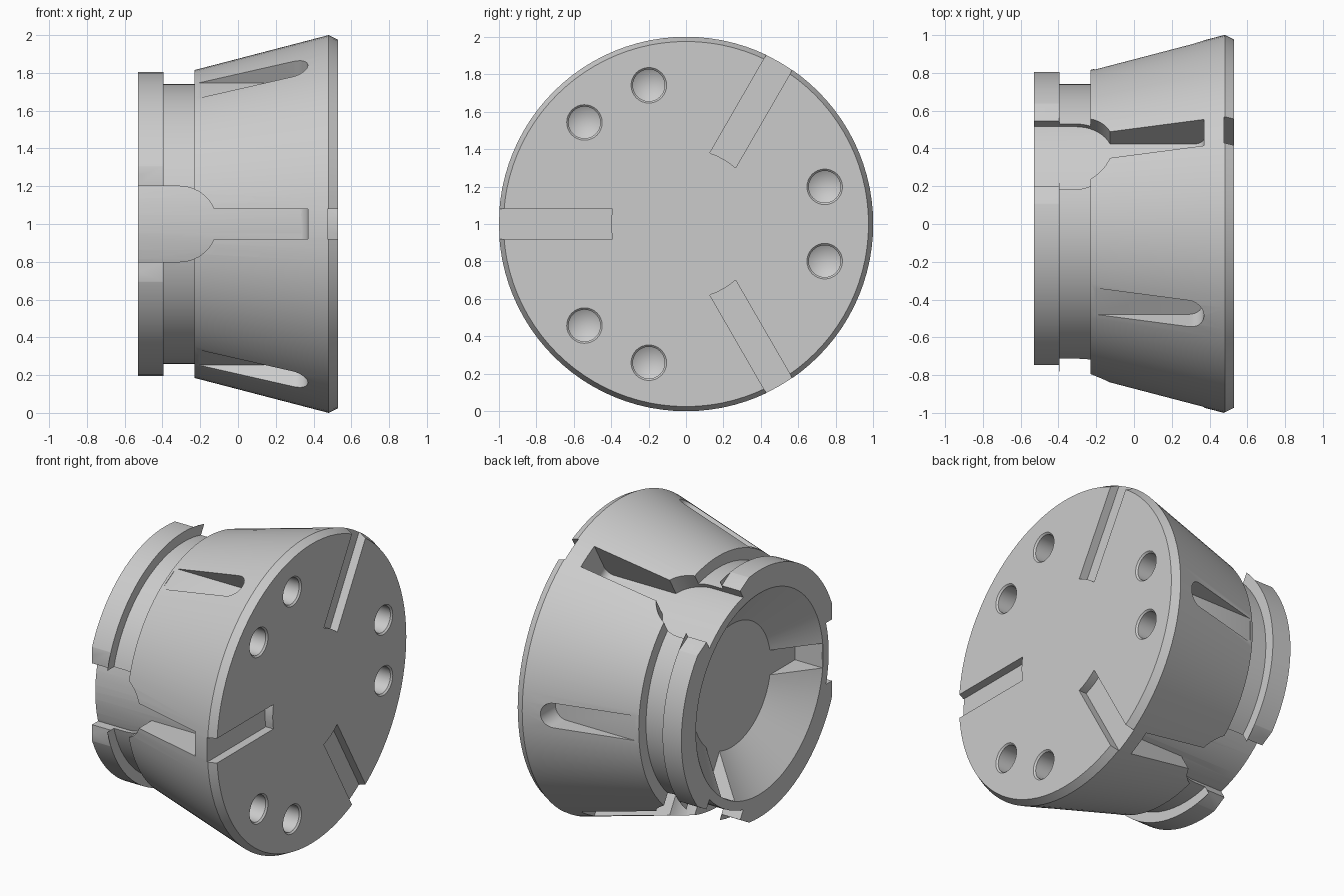
import bpy, bmesh
from math import pi, cos, sin, radians
from mathutils import Matrix, Vector

if "Cube" in bpy.data.objects:
    bpy.data.objects.remove(bpy.data.objects["Cube"], do_unlink=True)

SLOT_ANGLES = [60, 180, 300]
POCKET_ANGLES = [0, 120, 240]
HALF = 0.08  # half width of all slots


def make_object(name, bm):
    bmesh.ops.recalc_face_normals(bm, faces=bm.faces)
    mesh = bpy.data.meshes.new(name)
    bm.to_mesh(mesh)
    bm.free()
    obj = bpy.data.objects.new(name, mesh)
    bpy.context.collection.objects.link(obj)
    return obj


def lathe(bm, profile, steps, offset=(0, 0, 0)):
    """Turn an (x, radius) profile around the x axis."""
    part = bmesh.new()
    verts = [part.verts.new((x, r, 0)) for x, r in profile]
    edges = [part.edges.new(pair) for pair in zip(verts, verts[1:])]
    bmesh.ops.spin(part, geom=verts + edges, cent=(0, 0, 0), axis=(1, 0, 0),
                   angle=2 * pi, steps=steps)
    bmesh.ops.remove_doubles(part, verts=part.verts, dist=1e-4)
    bmesh.ops.translate(part, verts=part.verts, vec=offset)
    merge(bm, part)


def merge(bm, part):
    mesh = bpy.data.meshes.new("temp")
    part.to_mesh(mesh)
    part.free()
    bm.from_mesh(mesh)
    bpy.data.meshes.remove(mesh)


def prisms(name, outline, low, high, angles, side=False):
    """Extruded outlines repeated around the x axis.
    side=False: (x, z) outline raised radially; side=True: (x, radius) outline."""
    bm = bmesh.new()
    for a in angles:
        part = bmesh.new()
        if side:
            pts, move = [(x, r, low) for x, r in outline], (0, 0, high - low)
        else:
            pts, move = [(x, low, z) for x, z in outline], (0, high - low, 0)
        face = part.faces.new([part.verts.new(p) for p in pts])
        ext = bmesh.ops.extrude_face_region(part, geom=[face], use_keep_orig=True)
        top = [v for v in ext["geom"] if isinstance(v, bmesh.types.BMVert)]
        bmesh.ops.translate(part, verts=top, vec=move)
        bmesh.ops.rotate(part, verts=part.verts, cent=(0, 0, 0),
                         matrix=Matrix.Rotation(radians(a), 3, 'X'))
        merge(bm, part)
    return make_object(name, bm)


def arc(cx, cy, r, start, end, n=12):
    return [(cx + r * cos(radians(start + (end - start) * i / n)),
             cy + r * sin(radians(start + (end - start) * i / n))) for i in range(n + 1)]


def box(x0, x1, y0, y1):
    return [(x0, y0), (x1, y0), (x1, y1), (x0, y1)]


def combine(target, tool, operation='DIFFERENCE'):
    mod = target.modifiers.new("cut", 'BOOLEAN')
    mod.operation, mod.solver, mod.object = operation, 'EXACT', tool
    bpy.context.view_layer.objects.active = target
    bpy.ops.object.modifier_apply(modifier=mod.name)
    bpy.data.objects.remove(tool, do_unlink=True)


# Turned body: tapered head, groove, flange and conical recess
bm = bmesh.new()
lathe(bm, [(-0.33, 0), (-0.33, 0.4), (-0.53, 0.655), (-0.53, 0.805), (-0.395, 0.805),
           (-0.395, 0.74), (-0.23, 0.74), (-0.23, 0.815), (0.48, 1.0), (0.53, 0.975),
           (0.53, 0)], 96)
body = make_object("tapered_body", bm)

# Flats on the flange beside each notch
combine(body, prisms("flange_flats", box(-0.6, -0.397, -0.5, 0.5), 0.745, 1.0, SLOT_ANGLES))

# Round-ended notches joined to long outer slots, with a cylindrical floor
notch = prisms("notches", [(-0.6, -0.2)] + arc(-0.31, 0, 0.2, -90, 90, 24) + [(-0.6, 0.2)],
               0.6, 1.2, SLOT_ANGLES)
slot = prisms("outer_slots", [(-0.25, 0.65), (0.31, 0.65)]
              + arc(0.31, 0.765, 0.06, -90, 0, 8) + [(0.37, 1.25), (-0.25, 1.25)],
              -HALF, HALF, SLOT_ANGLES, side=True)
combine(notch, slot, 'UNION')
bm = bmesh.new()
lathe(bm, [(-0.8, 0), (-0.8, 0.712), (0.8, 0.712), (0.8, 0)], 96)
combine(notch, make_object("core", bm))
combine(body, notch)

# Straight keyways inside the conical recess
combine(body, prisms("recess_keyways", box(-0.6, -0.33, -HALF, HALF), 0.3, 0.65, SLOT_ANGLES))

# Shallow slots on the end face, with inner ends following a circle
inner = [(0.4 * cos(t), 0.4 * sin(t)) for t in (-0.2, -0.1, 0, 0.1, 0.2)]
bm = bmesh.new()
for a in SLOT_ANGLES:
    part = bmesh.new()
    pts = inner + [(1.2, HALF), (1.2, -HALF)]
    face = part.faces.new([part.verts.new((0.475, y, z)) for y, z in pts])
    ext = bmesh.ops.extrude_face_region(part, geom=[face], use_keep_orig=True)
    bmesh.ops.translate(part, vec=(0.1, 0, 0), verts=[
        v for v in ext["geom"] if isinstance(v, bmesh.types.BMVert)])
    bmesh.ops.rotate(part, verts=part.verts, cent=(0, 0, 0),
                     matrix=Matrix.Rotation(radians(a), 3, 'X'))
    merge(bm, part)
combine(body, make_object("face_slots", bm))

# Round-ended pockets on the taper
combine(body, prisms("taper_pockets", [(-0.21, -HALF)] + arc(0.29, 0, HALF, -90, 90, 16)
                     + [(-0.21, HALF)], 0.817, 1.2, POCKET_ANGLES))

# Paired blind holes with chamfered mouths and pointed bottoms
bm = bmesh.new()
for a in POCKET_ANGLES:
    for spread in (-15, 15):
        t = radians(a + spread)
        lathe(bm, [(0.55, 0), (0.55, 0.115), (0.52, 0.085), (0.29, 0.085), (0.24, 0)], 32,
              (0, 0.767 * cos(t), 0.767 * sin(t)))
combine(body, make_object("holes", bm))

# Stand on the ground, shade and colour
body.data.transform(Matrix.Translation(Vector((0, 0, 1))))
steel = bpy.data.materials.new("plain_grey")
steel.use_nodes = True
grey = (0.6, 0.6, 0.6, 1)
steel.diffuse_color = grey
steel.node_tree.nodes["Principled BSDF"].inputs["Base Color"].default_value = grey
body.data.materials.clear()
body.data.materials.append(steel)
for poly in body.data.polygons:
    poly.material_index = 0
bpy.ops.object.select_all(action='DESELECT')
body.select_set(True)
bpy.context.view_layer.objects.active = body
bpy.ops.object.shade_smooth_by_angle(angle=radians(25))
